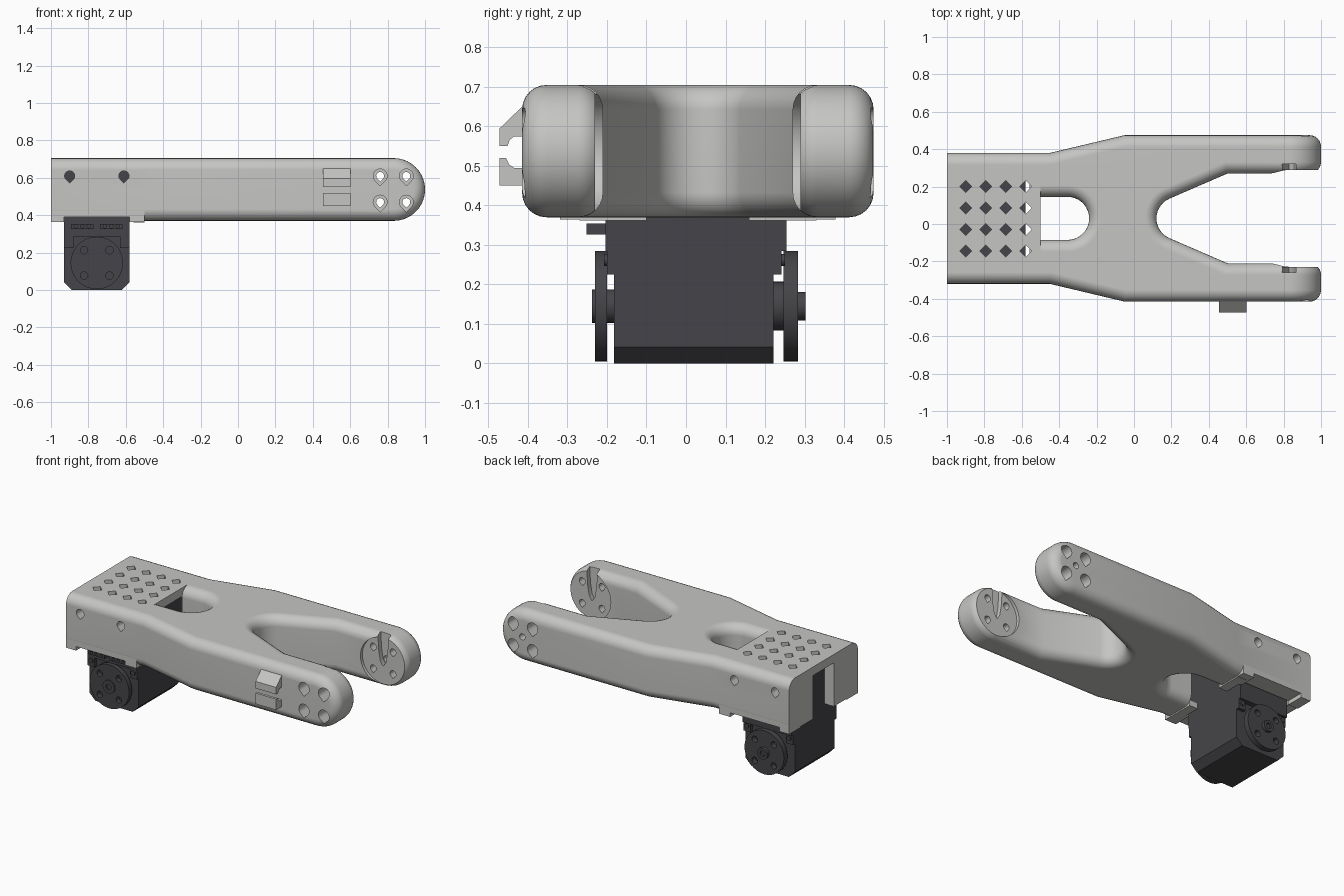
import bpy, bmesh
from math import sin, cos, pi, radians

if "Cube" in bpy.data.objects:
    bpy.data.objects.remove(bpy.data.objects["Cube"])

MID = 0.03                       # y of the symmetry plane
TOP, BOTTOM = 0.705, 0.37
R = (TOP - BOTTOM) / 2           # radius of the fork tips
ZC, HUB = BOTTOM + R, 1 - R      # centre of the fork tips


def material(name, rgb):
    m = bpy.data.materials.new(name)
    m.use_nodes = True
    m.diffuse_color = (*rgb, 1)
    m.node_tree.nodes["Principled BSDF"].inputs["Base Color"].default_value = (*rgb, 1)
    return m


GREY = material("light grey plastic", (0.56, 0.56, 0.545))
DARK = material("charcoal", (0.06, 0.06, 0.067))


def make_object(name, bm, mat):
    bmesh.ops.recalc_face_normals(bm, faces=bm.faces)
    mesh = bpy.data.meshes.new(name)
    bm.to_mesh(mesh)
    bm.free()
    mesh.materials.append(mat)
    ob = bpy.data.objects.new(name, mesh)
    bpy.context.collection.objects.link(ob)
    return ob


def prism(name, pts, axis, a, b, mat=GREY):
    """Extrude a 2D polygon along an axis from a to b."""
    place = {"x": lambda p, t: (t, p[0], p[1]),
             "y": lambda p, t: (p[0], t, p[1]),
             "z": lambda p, t: (p[0], p[1], t)}[axis]
    bm = bmesh.new()
    ends = [[bm.verts.new(place(p, t)) for p in pts] for t in (a, b)]
    for ring in ends:
        bm.faces.new(ring)
    for i in range(len(pts)):
        bm.faces.new((ends[0][i - 1], ends[0][i], ends[1][i], ends[1][i - 1]))
    return make_object(name, bm, mat)


def box(name, x, y, z, mat=GREY):
    return prism(name, [(x[0], y[0]), (x[1], y[0]), (x[1], y[1]), (x[0], y[1])], "z", *z, mat)


def arc(cx, cy, r, start, end, n):
    return [(cx + r * cos(radians(start + (end - start) * i / n)),
             cy + r * sin(radians(start + (end - start) * i / n))) for i in range(n + 1)]


def circle(cx, cy, r, n=32):
    return arc(cx, cy, r, 0, 360, n)[:-1]


def teardrop(cx, cy, r):
    return arc(cx, cy, r, -45, 225, 18) + [(cx, cy - 1.414 * r)]


def cut(ob, cutter):
    m = ob.modifiers.new("cut", "BOOLEAN")
    m.operation, m.object, m.solver = "DIFFERENCE", cutter, "EXACT"
    cutter.hide_render = True
    return cutter


def finish(ob, cutters=()):
    """Apply the cuts, drop the cutters and smooth the shading."""
    bpy.ops.object.select_all(action="DESELECT")
    ob.select_set(True)
    bpy.context.view_layer.objects.active = ob
    if ob.modifiers:
        bpy.ops.object.convert(target="MESH")
    for c in cutters:
        bpy.data.objects.remove(c)
    bpy.ops.object.shade_smooth_by_angle(angle=radians(32))
    ob.modifiers.new("normals", "WEIGHTED_NORMAL").keep_sharp = True


def inset(plan, d):
    """Move the long edges of a clockwise outline inwards, keeping its square ends."""
    lines = []
    for (x0, y0), (x1, y1) in zip(plan, plan[1:] + plan[:1]):
        dx, dy = x1 - x0, y1 - y0
        length = (dx * dx + dy * dy) ** .5
        nx, ny = dy / length, -dx / length
        lines.append((nx, ny, nx * x0 + ny * y0 + (d if abs(dx) > 1e-6 else 0)))
    out = []
    for i, (c, e, f) in enumerate(lines):
        a, b, g = lines[i - 1]
        det = a * e - b * c
        out.append(((g * e - b * f) / det, (a * f - g * c) / det))
    return out


def forked_body(plan, r=.062, n=6):
    """Stack inset outlines for rounded rims, then sweep the tips round."""
    rim = [(r * (1 - sin(pi / 2 * k / n)), r * (1 - cos(pi / 2 * k / n))) for k in range(n + 1)]
    levels = ([(d, BOTTOM + h) for d, h in rim] + [(0, ZC)]
              + [(d, TOP - h) for d, h in reversed(rim)])
    bm = bmesh.new()
    rings = [[bm.verts.new((x, y + MID, z)) for x, y in inset(plan, d)] for d, z in levels]
    bm.faces.new(rings[0])
    bm.faces.new(rings[-1])
    for i in range(len(plan)):
        if plan[i - 1][0] == HUB and plan[i][0] == HUB:
            upper = rings[n + 1:]
            section = [ring[i - 1].co for ring in upper] + [ring[i].co for ring in reversed(upper)]
            angles = [pi * k / 28 for k in range(29)]
            rows = [[bm.verts.new((HUB + (p.z - ZC) * sin(t), p.y, ZC + (p.z - ZC) * cos(t)))
                     for p in section] for t in angles]
            for p, q in zip(rows, rows[1:]):
                for j in range(len(section) - 1):
                    bm.faces.new((p[j], p[j + 1], q[j + 1], q[j]))
        else:
            for lo, hi in zip(rings, rings[1:]):
                bm.faces.new((lo[i - 1], lo[i], hi[i], hi[i - 1]))
    bmesh.ops.remove_doubles(bm, verts=bm.verts, dist=1e-5)
    return make_object("forked_arm", bm, GREY)


# Forked arm with a round throat and an open window
half = [(-1, .35), (-.45, .35), (-.05, .445), (HUB, .445), (HUB, .24), (.5, .24)]
throat = arc(.235, 0, .115, 113.4, 246.6, 14)
window = arc(-.355, 0, .115, -90, 90, 18)
arm = forked_body(half + throat + [(x, -y) for x, y in reversed(half)]
                  + [(-1, -.115)] + window + [(-1, .115)])

# Motor pocket, bottom notch and side holes
POCKET = (MID - .235, MID + .235)
cutters = [box("cutter", (-1.2, -.5), POCKET, (0, 1)),
           box("cutter", (-.93, -.58), (-1, 1), (.2, .39))]
cutters += [prism("cutter", teardrop(x, .61, .027), "y", -1, 1) for x in (-.9, -.61)]

# Fork ends: horn recess, keyhole slot and counterbored screw holes
recess = arc(HUB, ZC, .15, 90, 270, 24) + [(1.1, ZC - .15), (1.1, ZC + .15)]
slot = [(.79, .75), (.87, .75), (.862, .6), (.85, .53), (.83, .5), (.81, .53), (.798, .6)]
for s in (1, -1):
    cutters += [prism("cutter", recess, "y", MID + s * .15, MID + s * .26),
                prism("cutter", slot, "y", MID + s * .2, MID + s * .29)]
    for x in (.76, .9):
        for z in (.61, .47):
            cutters += [prism("cutter", teardrop(x, z, .037), "y", MID + s * .31, MID + s * .6),
                        prism("cutter", teardrop(x, z, .021), "y", MID + s * .2, MID + s * .33)]
cutters.append(prism("cutter", circle(HUB, ZC, .02, 20), "y", MID + .2, MID + .6))
for cutter in cutters:
    cut(arm, cutter)
finish(arm, cutters)

# Base cover with a grid of diamond vents
cover = box("vented_cover", (-1, -.5), POCKET, (.65, TOP))
vents = []
for i in range(4):
    for j in range(4):
        x, y, d = -.9 + .107 * i, -.145 + .115 * j, .032
        pts = [(x - d, y), (x, y - d), (x + d, y), (x, y + d)]
        vents.append(cut(cover, prism("cutter", pts, "z", .5, .9)))
finish(cover, vents)

# Base end posts either side of the slot, and square lower skirts
for s, label in ((1, "back"), (-1, "front")):
    ys = sorted((MID + s * .105, MID + s * .235))
    box("end_post_" + label, (-1, -.935), ys, (BOTTOM, .65))
    ys = sorted((MID + s * .235, MID + s * .349))
    skirt = box("skirt_" + label, (-1, -.5), ys, (.364, .44))
    finish(skirt, [cut(skirt, box("cutter", (-.93, -.58), (-1, 1), (.2, .39)))])
    ys = sorted((MID + s * .13, MID + s * .3))
    box("retaining_lip_" + label, (-.56, -.5), ys, (.362, .4))

# Cable clip on the front arm
upper = [(-.40, .655), (-.415, .65), (-.472, .595), (-.472, .55), (-.452, .55),
         (-.447, .565), (-.435, .575), (-.40, .575)]
lower = [(-.40, .45), (-.472, .45), (-.472, .52), (-.456, .52), (-.447, .503),
         (-.435, .495), (-.40, .495)]
for name, pts in (("clip_upper", upper), ("clip_lower", lower)):
    prism(name, pts, "x", .455, .602)

# Motor housing with chamfered bottom corners
MX, MZ = -.755, .145
x0, x1, c = -.93, -.58, .042
housing = [(x0, c), (x0 + c, 0), (x1 - c, 0), (x1, c), (x1, .64), (x0, .64)]
prism("motor_housing", housing, "y", -.182, .222, DARK)
box("motor_upper_case", (x0, x1), (-.204, .255), (.285, .64), DARK)
for x in (x0, x1 - .05):
    box("motor_case_ear", (x, x + .05), (-.2, .242), (.225, .285), DARK)
    for y0, y1 in ((-.208, -.19), (.23, .25)):
        finish(prism("motor_screw", circle(x + .025, .262, .015, 16), "y", y0, y1, DARK))

# Cable sockets with pin holes
for x in (-.833, -.677):
    socket = box("cable_socket", (x - .06, x + .06), (-.252, -.2), (.327, .354), DARK)
    finish(socket, [cut(socket, prism("cutter", circle(x + d, .341, .009, 12), "y", -.3, -.225, DARK))
                    for d in (-.035, 0, .035)])

# Horn discs, hubs and centre screws
for label, y0, y1 in (("front", -.23, -.2), ("back", .247, .283)):
    disc = prism("horn_disc_" + label, circle(MX, MZ, .14, 48), "y", y0, y1, DARK)
    finish(disc, [cut(disc, prism("cutter", circle(MX + i, MZ + j, .02, 20), "y", -1, 1, DARK))
                  for i in (.068, -.068) for j in (.068, -.068)])
for name, r, y0, y1 in (("hub_front", .042, -.238, -.17), ("hub_back", .062, .21, .25),
                        ("cap_back", .036, .28, .303)):
    hub = prism(name, circle(MX, MZ, r), "y", y0, y1, DARK)
    ends = (-.3, -.215) if y0 < 0 else (.29, .4)
    finish(hub, [cut(hub, prism("cutter", circle(MX, MZ, .018, 20), "y", *ends, DARK))])
